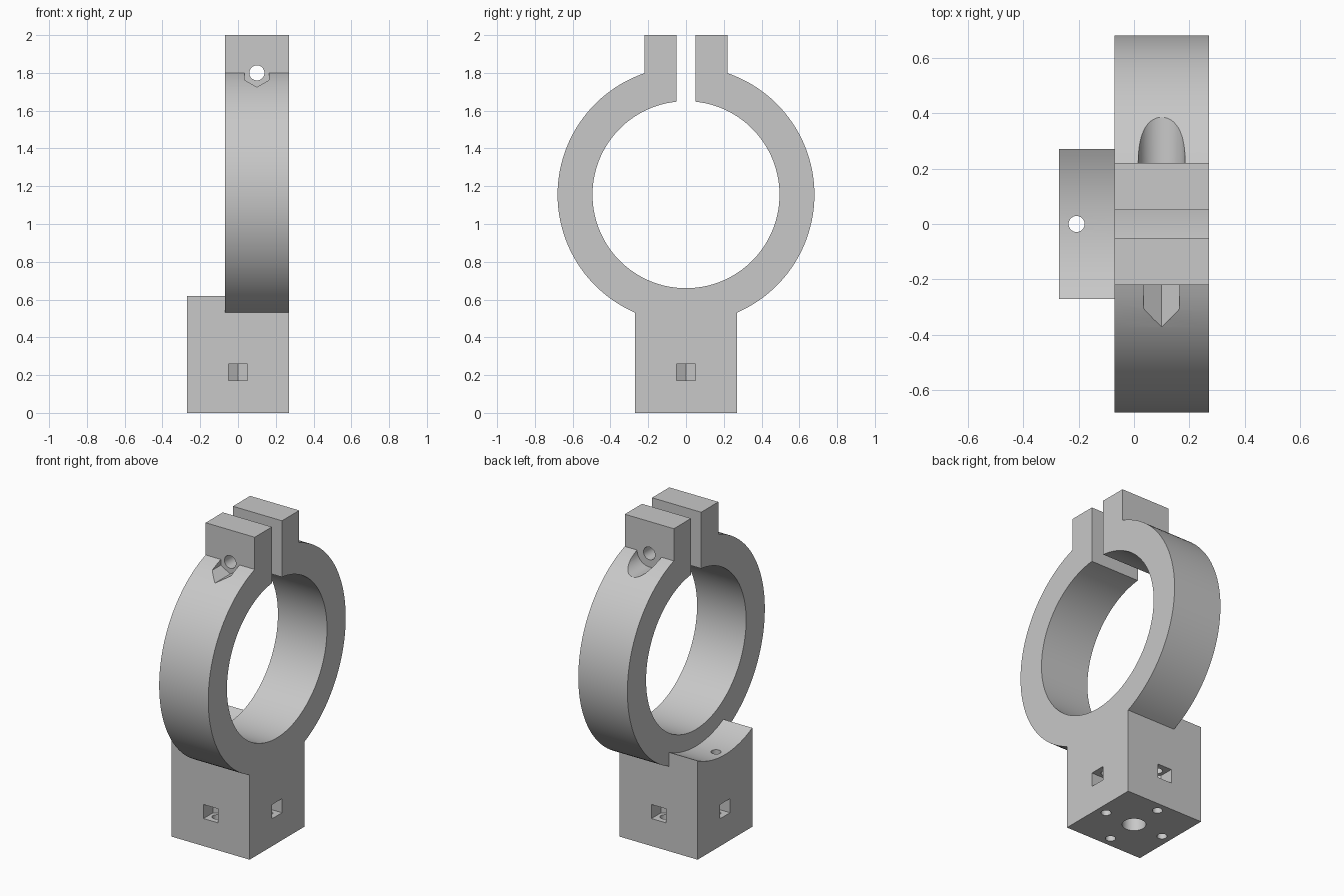
import bpy
import bmesh
from math import sin, cos, acos, pi

if "Cube" in bpy.data.objects:
    bpy.data.objects.remove(bpy.data.objects["Cube"], do_unlink=True)

# Main dimensions
RING_Z, R_OUT, R_IN, R_SADDLE = 1.155, 0.68, 0.495, 0.60
HALF = 0.27                      # half width of the base block
RING_X0, RING_X1 = -0.07, 0.27   # ring thickness along x
TAB, SLOT, TOP = 0.22, 0.05, 2.0
BOLT_X, BOLT_Z = 0.10, 1.80      # clamp bolt axis
MOUNT = 0.207                    # mounting holes' distance from the centre

grey = bpy.data.materials.new("plain grey")
grey.use_nodes = True
colour = (0.58, 0.58, 0.58, 1)
grey.diffuse_color = colour
grey.node_tree.nodes["Principled BSDF"].inputs["Base Color"].default_value = colour


def arc(cu, cv, r, a, b, n):
    """Points on an arc from angle a to angle b."""
    return [(cu + r * cos(a + (b - a) * i / n), cv + r * sin(a + (b - a) * i / n))
            for i in range(n + 1)]


def circle(cu, cv, r, n=32, start=0.0):
    return arc(cu, cv, r, start, start + 2 * pi, n)[:-1]


def prism(name, outline, axis, lo, hi):
    """Extrude a 2D outline along an axis from lo to hi."""
    place = {"x": lambda u, v, w: (w, u, v),
             "y": lambda u, v, w: (u, w, v),
             "z": lambda u, v, w: (u, v, w)}[axis]
    bm = bmesh.new()
    face = bm.faces.new([bm.verts.new(place(u, v, lo)) for u, v in outline])
    ext = bmesh.ops.extrude_face_region(bm, geom=[face], use_keep_orig=True)
    verts = [g for g in ext["geom"] if isinstance(g, bmesh.types.BMVert)]
    bmesh.ops.translate(bm, verts=verts, vec=place(0, 0, hi - lo))
    bmesh.ops.recalc_face_normals(bm, faces=bm.faces[:])
    mesh = bpy.data.meshes.new(name)
    bm.to_mesh(mesh)
    bm.free()
    mesh.materials.append(grey)
    obj = bpy.data.objects.new(name, mesh)
    bpy.context.collection.objects.link(obj)
    return obj


def combine(target, tool, operation):
    """Apply a boolean and remove the tool object."""
    mod = target.modifiers.new(operation.lower(), "BOOLEAN")
    mod.operation, mod.solver, mod.object = operation, "EXACT", tool
    bpy.context.view_layer.objects.active = target
    bpy.ops.object.modifier_apply(modifier=mod.name)
    bpy.data.objects.remove(tool, do_unlink=True)


# Split ring with clamp tabs and the block below it, as one profile
foot, tab, gap = acos(HALF / R_OUT), acos(TAB / R_OUT), acos(SLOT / R_IN)
outline = [(-HALF, 0), (HALF, 0)]
outline += arc(0, RING_Z, R_OUT, -foot, tab, 48)
outline += [(TAB, TOP), (SLOT, TOP)]
outline += arc(0, RING_Z, R_IN, gap, -pi - gap, 112)
outline += [(-SLOT, TOP), (-TAB, TOP)]
outline += arc(0, RING_Z, R_OUT, pi - tab, pi + foot, 48)
clamp = prism("ring_clamp", outline, "x", RING_X0, RING_X1)

# Wider side of the base with a saddle-shaped top
edge = acos(HALF / R_SADDLE)
saddle = [(-HALF, 0), (HALF, 0)] + arc(0, RING_Z, R_SADDLE, -edge, -pi + edge, 24)
combine(clamp, prism("saddle_block", saddle, "x", -HALF, 0.03), "UNION")

cutters = [
    # Clamp bolt hole, round head pocket and hexagonal nut pocket
    prism("bolt_hole", circle(BOLT_X, BOLT_Z, 0.04), "y", -0.5, 0.5),
    prism("head_pocket", circle(BOLT_X, BOLT_Z, 0.085, 48), "y", TAB, 0.6),
    prism("nut_pocket", circle(BOLT_X, BOLT_Z, 0.075, 6, pi / 2), "y", -0.6, -TAB),
    # Blind centre hole from below
    prism("centre_hole", circle(0, 0, 0.068, 40), "z", -0.1, 0.45),
]

# Four mounting holes, each meeting a pointed nut slot in a side face
slot = [(0.35, -0.05), (0.35, 0.05), (MOUNT - 0.029, 0.05),
        (MOUNT - 0.058, 0), (MOUNT - 0.029, -0.05)]
for k in range(4):
    c, s = round(cos(k * pi / 2)), round(sin(k * pi / 2))
    turned = [(u * c - v * s, u * s + v * c) for u, v in slot]
    cutters.append(prism("nut_slot", turned, "z", 0.172, 0.26))
    cutters.append(prism("mounting_hole", circle(MOUNT * c, MOUNT * s, 0.029),
                         "z", -0.1, 0.60 if c < 0 else 0.56))

for cutter in cutters:
    combine(clamp, cutter, "DIFFERENCE")

# Smooth curved walls, keep corners sharp
bpy.ops.object.select_all(action="DESELECT")
clamp.select_set(True)
bpy.context.view_layer.objects.active = clamp
bpy.ops.object.shade_smooth_by_angle(angle=pi / 6)
